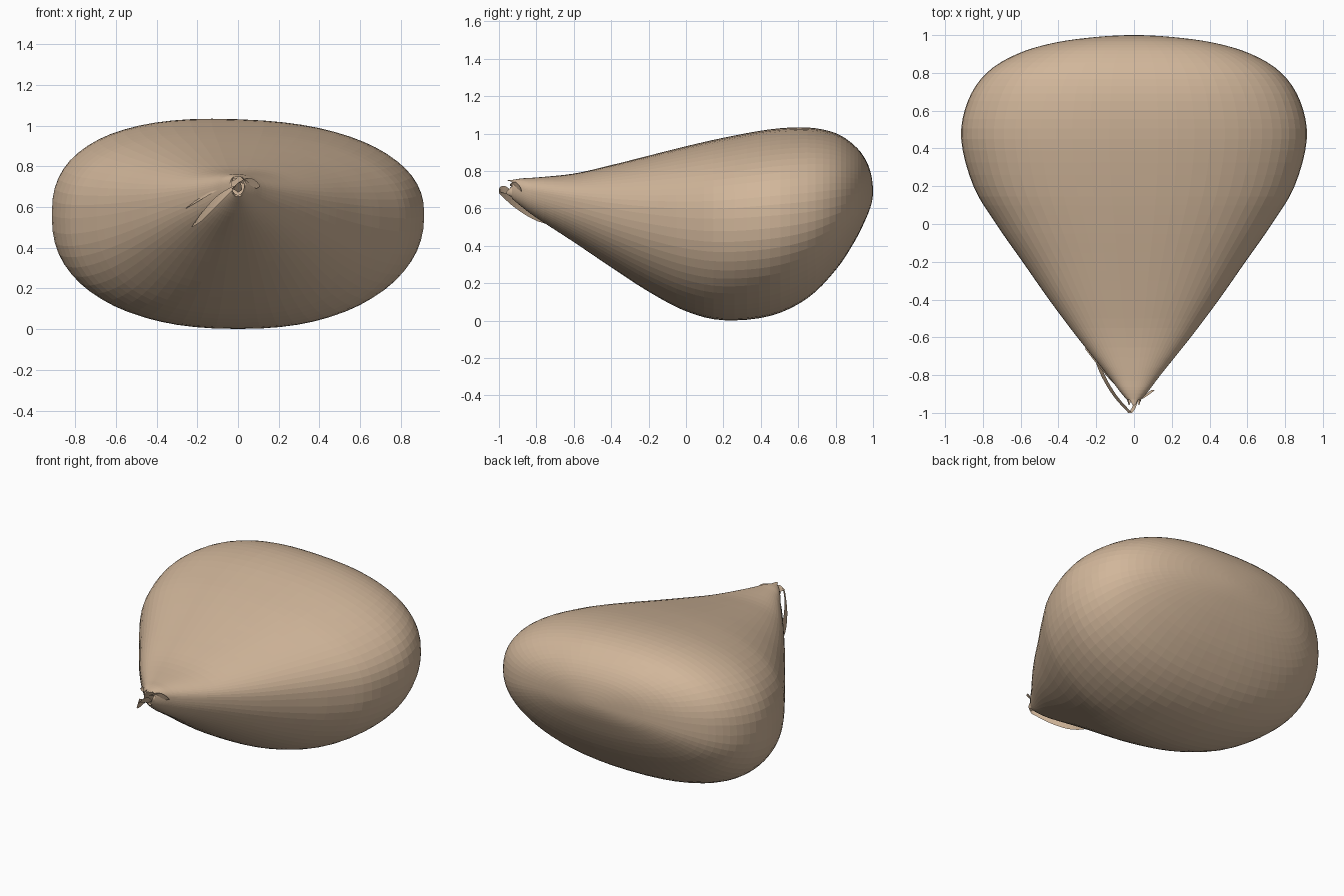
import bpy, bmesh, math
from mathutils import Vector

if "Cube" in bpy.data.objects:
    bpy.data.objects.remove(bpy.data.objects["Cube"])

tan = bpy.data.materials.new("warm tan")
tan.use_nodes = True
tan.diffuse_color = (0.64, 0.47, 0.325, 1)
tan.node_tree.nodes["Principled BSDF"].inputs["Base Color"].default_value = tan.diffuse_color

SIDES = 64
STEPS = 4


def catmull(a, b, c, d, t):
    return [0.5 * (2 * q + (r - p) * t + (2 * p - 5 * q + 4 * r - s) * t * t
                   + (3 * q - p - 3 * r + s) * t ** 3)
            for p, q, r, s in zip(a, b, c, d)]


def smooth_path(points):
    rows = []
    for i in range(1, len(points) - 2):
        for k in range(STEPS):
            rows.append(catmull(*points[i - 1:i + 3], k / STEPS))
    return rows + [list(points[-2])]


def power(v, e):
    return math.copysign(abs(v) ** e, v)


def make_object(name, bm):
    mesh = bpy.data.meshes.new(name)
    bm.to_mesh(mesh)
    bm.free()
    mesh.materials.append(tan)
    obj = bpy.data.objects.new(name, mesh)
    bpy.context.collection.objects.link(obj)
    return obj


# Seed stations from tip to back: y, half width, top, widest height, bottom
stations = [
    (-0.94, 0.03, 0.75, 0.71, 0.66),
    (-0.88, 0.08, 0.76, 0.70, 0.61),
    (-0.80, 0.14, 0.765, 0.68, 0.55),
    (-0.60, 0.30, 0.785, 0.64, 0.42),
    (-0.40, 0.45, 0.83, 0.60, 0.285),
    (-0.20, 0.59, 0.88, 0.57, 0.155),
    (0.00, 0.73, 0.93, 0.55, 0.05),
    (0.20, 0.85, 0.975, 0.545, 0.002),
    (0.45, 0.915, 1.02, 0.56, 0.025),
    (0.65, 0.88, 1.03, 0.58, 0.12),
    (0.80, 0.78, 1.0, 0.61, 0.27),
    (0.90, 0.62, 0.935, 0.64, 0.42),
    (0.96, 0.42, 0.86, 0.67, 0.54),
    (0.99, 0.20, 0.78, 0.69, 0.62),
    (1.0, 0.0, 0.69, 0.69, 0.69),
]
y, w, top, mid, low = stations[-2]
rows = smooth_path([stations[0]] + stations + [(y, -w, low, mid, top)])

bm = bmesh.new()
rings = []
for y, w, top, mid, low in rows[:-1]:
    ring = []
    for i in range(SIDES):
        a = math.tau * i / SIDES
        c, s = math.cos(a), math.sin(a)
        # Fuller shoulders on the right half
        e = (0.84 if s > 0 else 0.87) + 0.03 * c
        x = w * power(c, e)
        z = mid + (top - mid if s > 0 else mid - low) * power(s, e)
        z -= 0.035 * x * max(0, s)      # slight lean of the upper side
        ring.append(bm.verts.new((x, y, z)))
    rings.append(ring)
for a, b in zip(rings, rings[1:]):
    for i in range(SIDES):
        j = (i + 1) % SIDES
        bm.faces.new((a[i], a[j], b[j], b[i]))
pole = bm.verts.new((0, 1, 0.69))
for i in range(SIDES):
    bm.faces.new((rings[-1][i], rings[-1][(i + 1) % SIDES], pole))
# Ragged open rim at the tip
for i, v in enumerate(rings[0]):
    v.co.y += 0.02 * math.sin(i * math.tau * 3 / SIDES)
bmesh.ops.recalc_face_normals(bm, faces=bm.faces)
make_object("seed_body", bm)


# Thin torn husk pieces around the tip
def ribbon(name, path, height):
    pts = [Vector(p) for p in path]
    rows = smooth_path([pts[0]] + pts + [pts[-1]])
    bm = bmesh.new()
    pairs = []
    for i, p in enumerate(rows):
        h = height * (0.35 + 0.65 * math.sin(math.pi * i / (len(rows) - 1)))
        low = bm.verts.new(p)
        high = bm.verts.new(Vector(p) + Vector((0.02, 0, h)))
        pairs.append((low, high))
    for (a, b), (c, d) in zip(pairs, pairs[1:]):
        bm.faces.new((a, c, d, b))
    return make_object(name, bm)


ribbon("torn_husk_strand",
       [(-0.23, -0.65, 0.50), (-0.18, -0.79, 0.53),
        (-0.11, -0.91, 0.60), (-0.03, -1.0, 0.68)], 0.07)
ribbon("torn_husk_edge",
       [(-0.26, -0.66, 0.59), (-0.14, -0.81, 0.66), (-0.02, -0.93, 0.73)], 0.04)
ribbon("tip_shred_left",
       [(-0.03, -1.0, 0.69), (-0.01, -0.97, 0.68), (0.0, -0.93, 0.67)], 0.04)
ribbon("tip_shred_right",
       [(0.0, -0.94, 0.72), (0.05, -0.91, 0.71), (0.09, -0.88, 0.69)], 0.03)
